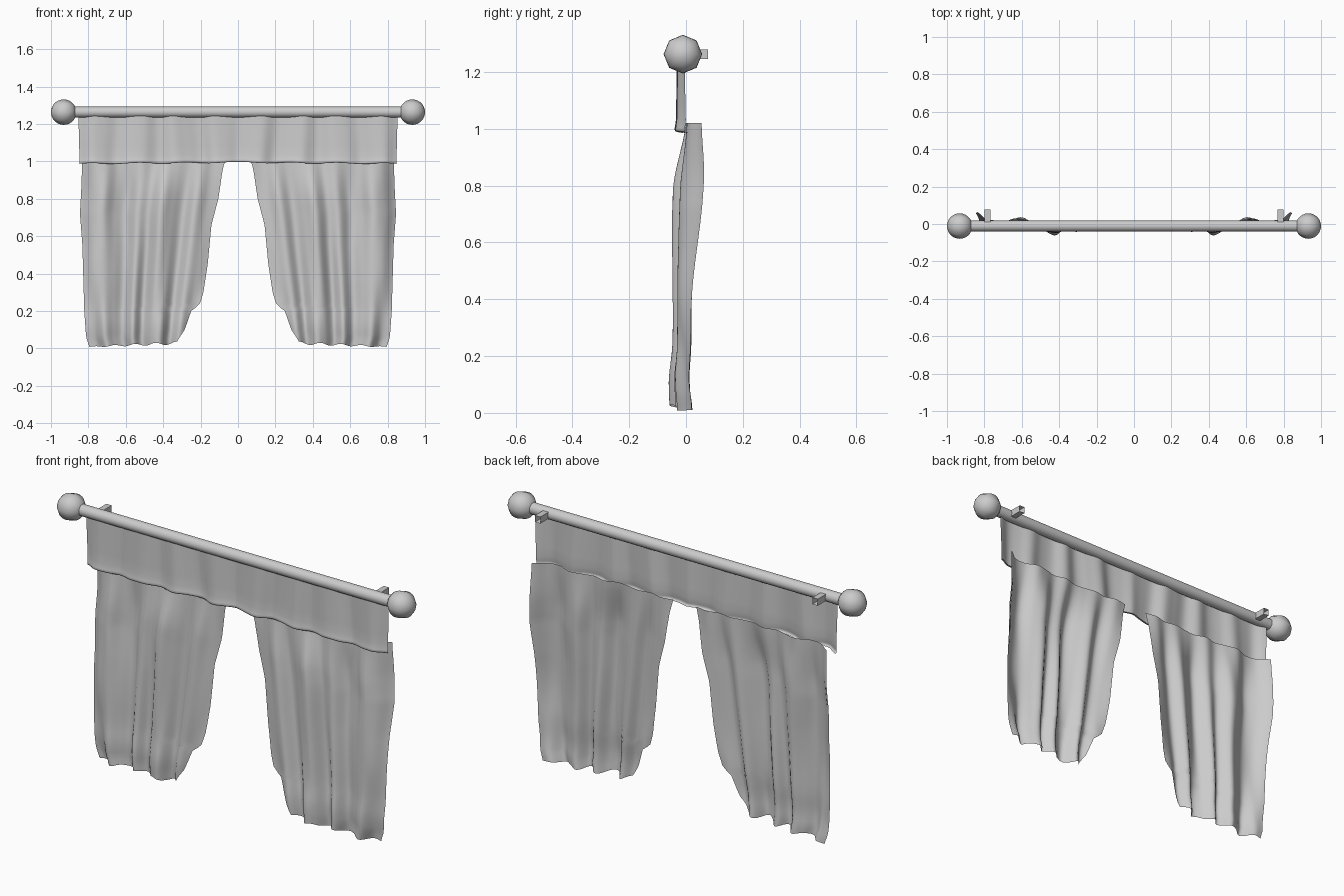
import bpy, bmesh, math

if "Cube" in bpy.data.objects:
    bpy.data.objects.remove(bpy.data.objects["Cube"])

ROD_Y, ROD_Z = -0.011, 1.263


def spline(vals, t):
    """Smooth Catmull-Rom sample of evenly spaced values, t in 0..1."""
    n = len(vals) - 1
    f = min(max(t, 0), 1) * n
    i = min(int(f), n - 1)
    f -= i
    a, b, c, d = (vals[min(max(k, 0), n)] for k in (i - 1, i, i + 1, i + 2))
    return b + 0.5 * f * (c - a + f * (2*a - 5*b + 4*c - d + f * (3*(b - c) + d - a)))


def lookup(pts, z):
    """Piecewise linear lookup in (z, value) pairs ordered from high z to low."""
    for (z0, a), (z1, b) in zip(pts, pts[1:]):
        if z >= z1:
            return a + (b - a) * min(max((z0 - z) / (z0 - z1), 0), 1)
    return pts[-1][1]


def mirror(ob):
    m = ob.modifiers.new("mirror", 'MIRROR')
    m.use_clip = True
    m.merge_threshold = 0.0005


def smooth(ob, angle=60):
    bpy.ops.object.select_all(action='DESELECT')
    ob.select_set(True)
    bpy.context.view_layer.objects.active = ob
    bpy.ops.object.shade_smooth_by_angle(angle=math.radians(angle))


def cloth(name, nu, nv, func):
    """Mirrored grid sheet from func(u, v) -> point."""
    verts = [func(i / nu, j / nv) for j in range(nv + 1) for i in range(nu + 1)]
    w = nu + 1
    faces = [(j*w + i, (j+1)*w + i, (j+1)*w + i + 1, j*w + i + 1)
             for j in range(nv) for i in range(nu)]
    me = bpy.data.meshes.new(name)
    me.from_pydata(verts, [], faces)
    ob = bpy.data.objects.new(name, me)
    bpy.context.collection.objects.link(ob)
    mirror(ob)
    smooth(ob, 80)
    return ob


# curtain panel: outline edges by height, and fold depth rows outer -> inner
OUTER = [(1.02, -.832), (.85, -.838), (.72, -.845), (.55, -.832), (.2, -.822), (.06, -.812), (.01, -.795)]
INNER = [(1.02, -.065), (.95, -.083), (.8, -.105), (.66, -.142), (.45, -.162), (.3, -.185),
         (.235, -.205), (.2, -.25), (.1, -.285), (.04, -.325)]
FOLD_Z = [(1.02, 0), (.8, 1 / 3), (.4, 2 / 3), (.02, 1)]
FOLDS = [
    [.055, .01, .005, .03, .02, .005, .02, .0, .005, .015, .005, .02, .01],
    [.062, .005, -.02, .02, .035, -.01, .0, -.045, -.015, .015, -.02, .01, .02],
    [.02, -.02, -.03, -.005, .02, -.025, .01, -.045, -.03, .01, -.03, -.01, .01],
    [.02, .02, -.03, .0, .02, -.035, .01, -.035, -.055, .005, -.035, .0, -.02],
]


def curtain_point(u, v):
    hem = .008 + .02 * u + .008 * math.sin(u * 27) * u ** .5
    z = 1.02 + (hem - 1.02) * v
    a, b = lookup(OUTER, z), lookup(INNER, z)
    x = a + (b - a) * u
    # folds fan gently downward; the lower inner corner is cut across them
    fold_u = (x - a) / (-.065 - .16 * (1.02 - z) - a)
    y = spline([spline(row, fold_u) for row in FOLDS], lookup(FOLD_Z, z))
    y += -.008 * math.exp(-((z - .12) / .08) ** 2)      # slight belly above the hem
    return (x, y, z)


cloth("curtain_panels", 60, 48, curtain_point)


# valance: gathered strip hanging from the rod with a small rolled hem
RIPPLE = [.0, -.032, -.026, -.008, -.03, -.034, -.01, -.036, -.02, -.006, -.034, -.028, -.012]
HEM = [(0, 0, 1.242), (.15, 0, 1.2), (.4, 0, 1.14), (.65, 0, 1.08), (.85, 0, 1.03),
       (.95, -.003, 1.003), (1, -.005, .994), (1, -.001, .987), (1, .007, .988)]


def valance_point(u, v):
    amount, dy, z = HEM[round(v * (len(HEM) - 1))]
    x = -(.853 - .006 * amount) * (1 - u)
    drift = .025 * amount * math.sin(u * math.pi * 2)
    y = -.02 + (spline(RIPPLE, u + drift) + .02) * (.75 + .25 * amount) + dy
    z += amount * (.007 * u + .003 * math.sin(u * 21))
    return (x, y, z)


cloth("valance", 64, len(HEM) - 1, valance_point)

# rod
bpy.ops.mesh.primitive_cylinder_add(vertices=16, radius=.029, depth=1.78,
                                    location=(0, ROD_Y, ROD_Z), rotation=(0, math.pi / 2, 0))
rod = bpy.context.object
rod.name = "rod"
smooth(rod, 40)

# ball finials, poles along the rod
for side, label in ((-1, "left"), (1, "right")):
    bpy.ops.mesh.primitive_uv_sphere_add(segments=8, ring_count=14, radius=.068,
                                         location=(side * .932, ROD_Y, ROD_Z),
                                         rotation=(0, math.pi / 2, 0))
    ball = bpy.context.object
    ball.name = label + "_finial"
    smooth(ball, 60)

# wall brackets: short box arms, hollow at the wall end
bm = bmesh.new()
bmesh.ops.create_cube(bm, size=1)
for v in bm.verts:
    v.co = (.783 + v.co.x * .03, .036 + v.co.y * .084, 1.263 + v.co.z * .034)
back = max(bm.faces, key=lambda f: f.calc_center_median().y)
bmesh.ops.inset_region(bm, faces=[back], thickness=.004)
for v in back.verts:
    v.co.y -= .05
me = bpy.data.meshes.new("brackets")
bm.to_mesh(me)
bm.free()
brackets = bpy.data.objects.new("brackets", me)
bpy.context.collection.objects.link(brackets)
mirror(brackets)
